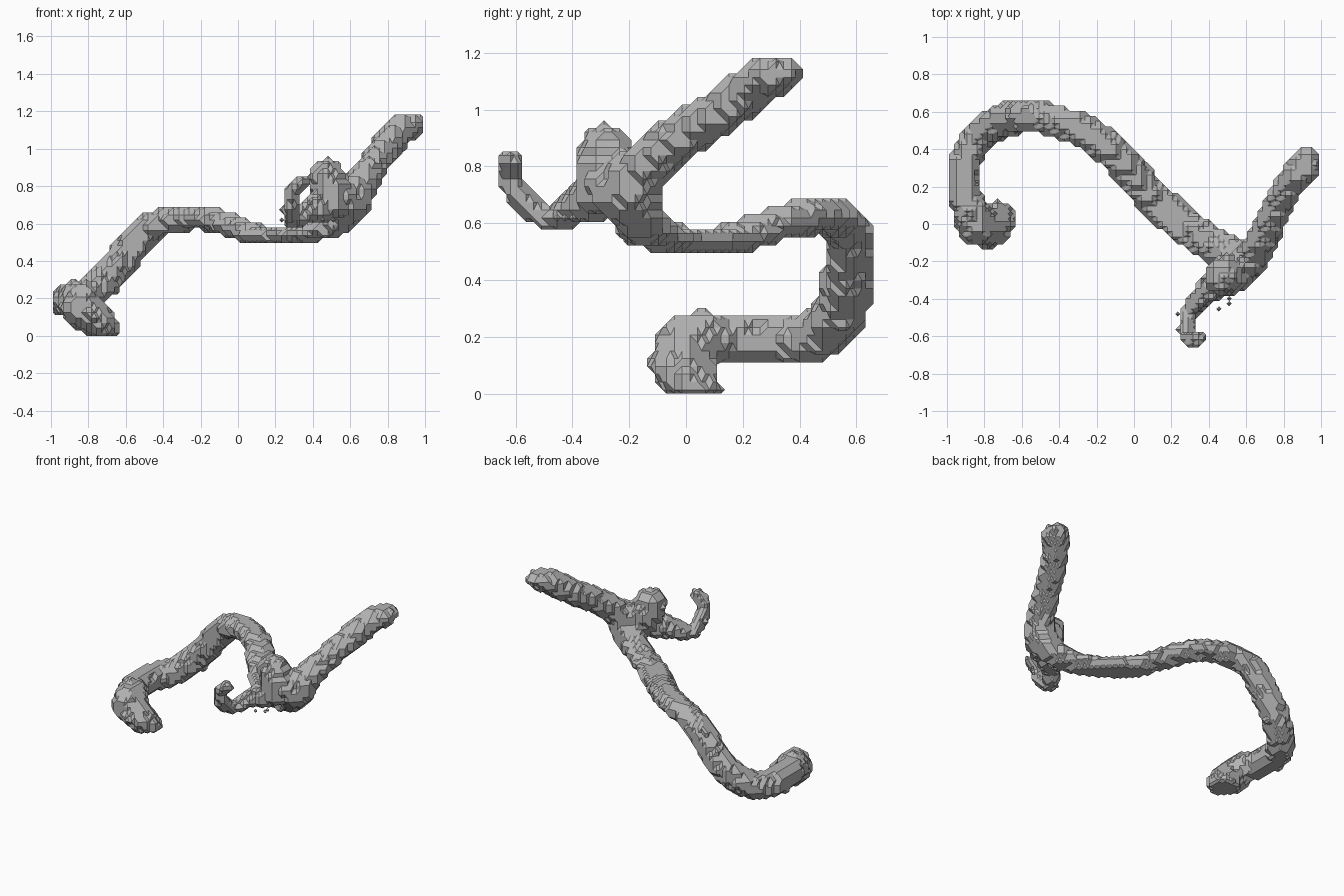
import bpy, bmesh, math
from mathutils import Vector

if "Cube" in bpy.data.objects:
    bpy.data.objects.remove(bpy.data.objects["Cube"])

GRID = 0.0275          # size of the stepped facets

grey = bpy.data.materials.new("stone grey")
grey.use_nodes = True
colour = (0.45, 0.45, 0.45, 1)
grey.diffuse_color = colour
grey.node_tree.nodes["Principled BSDF"].inputs["Base Color"].default_value = colour


def spline(points, steps=8):
    """Smooth path through (x, y, z, radius, height radius) points."""
    p = [Vector(q) for q in points]
    p = [2 * p[0] - p[1]] + p + [2 * p[-1] - p[-2]]
    out = []
    for a, b, c, d in zip(p, p[1:], p[2:], p[3:]):
        for i in range(steps):
            t = i / steps
            out.append(0.5 * (2 * b + (c - a) * t + (2 * a - 5 * b + 4 * c - d) * t * t
                              + (3 * b - a - 3 * c + d) * t ** 3))
    return out + [p[-2]]


def fill(cells, points):
    """Fill the grid cells within the ellipsoids along a path, above the ground."""
    for x, y, z, r, h in spline(points):
        spans = [range(math.floor((c - s) / GRID), math.ceil((c + s) / GRID))
                 for c, s in ((x, r), (y, r), (z, h))]
        for i in spans[0]:
            for j in spans[1]:
                for k in spans[2]:
                    dx, dy, dz = ((n + .5) * GRID - c for n, c in ((i, x), (j, y), (k, z)))
                    if k >= 0 and (dx * dx + dy * dy) / r ** 2 + (dz / h) ** 2 < 1:
                        cells.add((i, j, k))


def block_skin(cells):
    """Square outer faces of the filled cells, with the cell each face belongs to."""
    bm = bmesh.new()
    corners, owner = {}, {}
    for cell in cells:
        for axis in range(3):
            u, v = (axis + 1) % 3, (axis + 2) % 3
            for side in (0, 1):
                beside = list(cell)
                beside[axis] += 2 * side - 1
                if tuple(beside) in cells:
                    continue
                loop = []
                for du, dv in ((0, 0), (1, 0), (1, 1), (0, 1)):
                    c = list(cell)
                    c[axis] += side
                    c[u] += du
                    c[v] += dv
                    key = tuple(c)
                    if key not in corners:
                        corners[key] = bm.verts.new(Vector(key) * GRID)
                    loop.append(corners[key])
                owner[bm.faces.new(loop if side else loop[::-1])] = cell
    return bm, owner


def add_stepped(name, cells):
    """Join the centres of the square faces around each corner into bevelled facets."""
    blocks, owner = block_skin(cells)
    bm = bmesh.new()
    centre = {f: bm.verts.new(f.calc_center_median()) for f in blocks.faces}
    for v in blocks.verts:
        todo = set(v.link_loops)
        while todo:
            loop = todo.pop()
            ring = [loop.face]
            while True:
                across = [l for l in loop.edge.link_loops if l.vert != v]
                same = [l for l in across if owner[l.face] == owner[loop.face]]
                loop = (same or across)[0].link_loop_next
                if loop not in todo:
                    break
                todo.remove(loop)
                ring.append(loop.face)
            bm.faces.new([centre[f] for f in reversed(ring)])
    blocks.free()
    bmesh.ops.triangulate(bm, faces=bm.faces)
    bmesh.ops.dissolve_limit(bm, angle_limit=math.radians(1), verts=bm.verts, edges=bm.edges)
    mesh = bpy.data.meshes.new(name)
    bm.to_mesh(mesh)
    bm.free()
    mesh.materials.append(grey)
    bpy.context.scene.collection.objects.link(bpy.data.objects.new(name, mesh))


# Winding stem, from the foot up to the fork
stem = [(-.83, -.01, .14, .105, .11), (-.865, .05, .19, .10, .10),
        (-.91, .17, .19, .088, .09), (-.905, .33, .187, .09, .09),
        (-.83, .46, .205, .09, .09), (-.71, .55, .30, .093, .093),
        (-.61, .57, .42, .09, .09), (-.515, .57, .54, .088, .088),
        (-.42, .55, .60, .085, .075), (-.28, .50, .625, .093, .063),
        (-.13, .40, .62, .093, .063), (-.01, .27, .58, .093, .058),
        (.11, .13, .54, .10, .05), (.26, 0, .54, .10, .05),
        (.43, -.115, .563, .10, .055), (.55, -.165, .625, .095, .08),
        (.61, -.185, .70, .10, .09), (.62, -.19, .77, .10, .09)]
# Broad foot resting on the ground
foot = [(-.84, -.01, .16, .11, .11), (-.77, -.01, .09, .115, .065), (-.73, .025, .02, .10, .045)]
# Straight upper branch with a blunt flared end
branch = [(.61, -.20, .72, .10, .10), (.665, -.12, .825, .088, .088),
          (.72, -.01, .91, .083, .083), (.785, .13, 1.0, .082, .082),
          (.86, .25, 1.09, .083, .083), (.91, .305, 1.125, .085, .068),
          (.925, .33, 1.135, .08, .04)]
# Rounded knob on the fork
knob = [(.58, -.23, .70, .10, .10), (.51, -.27, .76, .11, .115), (.47, -.28, .85, .10, .10)]
# Thin curling tendril
tendril = [(.50, -.30, .70, .085, .08), (.42, -.34, .68, .075, .08),
           (.35, -.40, .65, .06, .06), (.305, -.46, .62, .05, .05),
           (.28, -.53, .645, .045, .048), (.28, -.595, .71, .044, .046),
           (.295, -.61, .78, .044, .046), (.335, -.612, .815, .048, .04)]

cells = set()
for path in (stem, foot, branch, knob, tendril):
    fill(cells, path)
add_stepped("twisting_vine", cells)

# Tiny loose specks beside the tendril
for i, spot in enumerate([(.235, -.495, .63), (.445, -.45, .62), (.5, -.425, .63), (.5, -.4, .63)]):
    add_stepped(f"speck_{i + 1}", {tuple(math.floor(c / GRID) for c in spot)})
